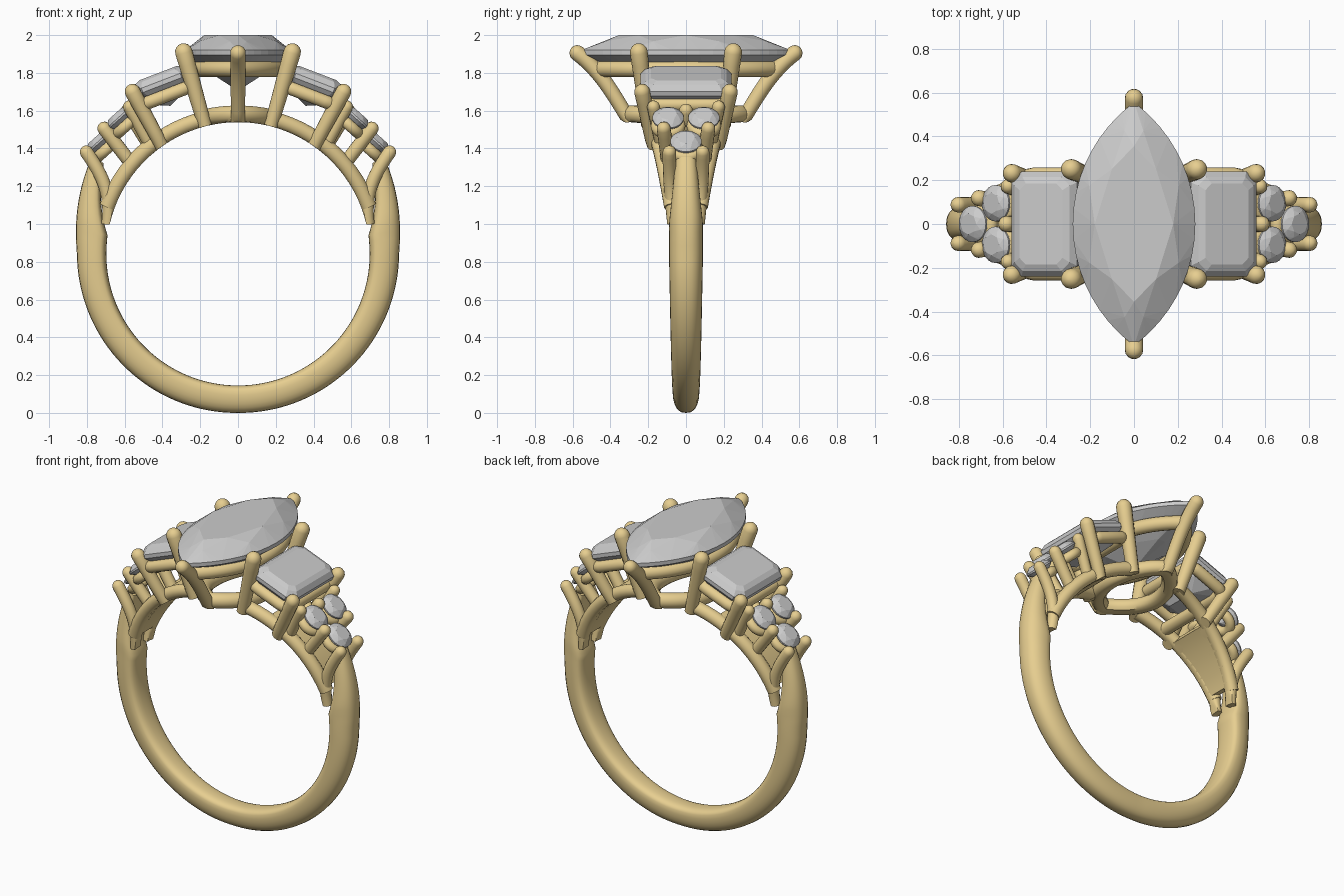
import bpy, bmesh
from math import sin, cos, pi, radians, sqrt, copysign
from mathutils import Vector as V, Matrix
from mathutils.geometry import interpolate_bezier

if "Cube" in bpy.data.objects:
    bpy.data.objects.remove(bpy.data.objects["Cube"])

CZ, RI = 0.842, 0.697            # finger hole centre height and radius
gold = bpy.data.materials.new("gold")
gold.diffuse_color = (0.80, 0.62, 0.28, 1)
gold.use_nodes = True
gold.node_tree.nodes["Principled BSDF"].inputs["Base Color"].default_value = gold.diffuse_color


def finish(bm, name, mat=None):
    bmesh.ops.recalc_face_normals(bm, faces=bm.faces)
    me = bpy.data.meshes.new(name)
    bm.to_mesh(me)
    bm.free()
    if mat:
        me.materials.append(mat)
        me.shade_smooth()
        me.set_sharp_from_angle(angle=radians(40))
    ob = bpy.data.objects.new(name, me)
    bpy.context.collection.objects.link(ob)
    return ob


def loft(name, rings, closed=False):
    """Skin rings of points; anything inside the finger hole is pushed onto it."""
    bm = bmesh.new()
    rows = []
    for ring in rings:
        row = []
        for p in ring:
            d = V((p.x, 0, p.z - CZ))
            if d.length < RI:
                d = d.normalized() * RI
            row.append(bm.verts.new((d.x, p.y, d.z + CZ)))
        rows.append(row)
    n, m = len(rows[0]), len(rows)
    for i in range(m if closed else m - 1):
        a, b = rows[i], rows[(i + 1) % m]
        for j in range(n):
            k = (j + 1) % n
            bm.faces.new((a[j], a[k], b[k], b[j]))
    if not closed:
        bm.faces.new(rows[0])
        bm.faces.new(rows[-1])
    return finish(bm, name, gold)


def tube(name, pts, radii, ref, closed=False, n=14):
    m, rings = len(pts), []
    for i, p in enumerate(pts):
        if closed:
            t = pts[(i + 1) % m] - pts[i - 1]
        else:
            t = pts[min(i + 1, m - 1)] - pts[max(i - 1, 0)]
        u = t.cross(V(ref)).normalized()
        w = u.cross(t).normalized()
        r = radii[i] if isinstance(radii, list) else radii
        rings.append([p + r * (u * cos(2 * pi * j / n) + w * sin(2 * pi * j / n)) for j in range(n)])
    return loft(name, rings, closed)


def prong(name, ctrl, r0, r1):
    """Tapered claw with a domed tip at the first control point, mirrored copies by sign."""
    pts = [V(c) for c in ctrl]
    if len(pts) == 2:
        pts = [pts[0].lerp(pts[1], i / 6) for i in range(7)]
    else:
        pts = interpolate_bezier(*pts, 14)
    m = len(pts)
    rad = [r0 + (r1 - r0) * i / (m - 1) for i in range(m)]
    t = (pts[0] - pts[1]).normalized()
    dome = [radians(a) for a in (86, 68, 45, 22)]
    tip = [pts[0] + t * r0 * sin(a) for a in dome]
    tube(name, tip + pts, [r0 * cos(a) for a in dome] + rad, (1, 0, 0))


def marquise(w, l, t):
    """Point on a marquise outline, t in radians (0 = side, pi/2 = tip)."""
    y = l * sin(t)
    R = (l * l + w * w) / (2 * w)
    return V((copysign(sqrt(max(R * R - y * y, 0)) - (R - w), cos(t)), y, 0))


def hull_gem(name, pts, mat):
    bm = bmesh.new()
    for p in pts:
        bm.verts.new(mat @ p)
    res = bmesh.ops.convex_hull(bm, input=bm.verts)
    bmesh.ops.delete(bm, geom=[v for v in bm.verts if not v.link_faces], context='VERTS')
    bmesh.ops.dissolve_limit(bm, angle_limit=radians(1), verts=bm.verts, edges=bm.edges)
    return finish(bm, name)


def ring_pts(f, n, s, z, off=0.0):
    return [f(2 * pi * (i + off) / n) * s + V((0, 0, z)) for i in range(n)]


def seat(x, y, z, tilt):
    return Matrix.Translation((x, y, z)) @ Matrix.Rotation(radians(tilt), 4, 'Y')


# Shank: D-section, thickening towards the shoulders and cut away under them
rings = []
for i in range(97):
    phi = -124 + 248 * i / 96
    el = abs(phi) - 90
    up = max(el, 0) / 34
    ri = RI + max(0, el - 8) / 26 * 0.16
    ro = 0.842 + 0.011 * min(abs(phi) / 90, 1) + 0.077 * up ** 1.2
    w = 0.068 + 0.022 * min(abs(phi) / 90, 1) - 0.035 * max(0, el - 12) / 22
    rm = ri + 0.35 * (ro - ri)
    ring = []
    for j in range(24):
        c, s = cos(2 * pi * j / 24), sin(2 * pi * j / 24)
        y = w * copysign(abs(c) ** 0.8, c)
        r = rm + (ro - rm) * s if s > 0 else rm - (rm - ri) * abs(s) ** 0.6
        ring.append(V((r * sin(radians(phi)), y, CZ - r * cos(radians(phi)))))
    rings.append(ring)
loft("shank", rings)

# Centre marquise stone
f = lambda t: marquise(0.28, 0.555, t)
hull_gem("centre_stone",
         ring_pts(f, 8, 0.64, 0.095) + ring_pts(f, 8, 0.83, 0.062, 0.5) + ring_pts(f, 48, 1, 0.015)
         + ring_pts(f, 48, 1, -0.01) + ring_pts(f, 8, 0.5, -0.12, 0.5) + [V((0, 0, -0.2))],
         Matrix.Translation((0, 0, 1.905)))

# Centre gallery rails: upper one flat, lower one saddled over the finger hole
ts = [2 * pi * (i + 0.5) / 64 for i in range(64)]
tube("centre_upper_rail", [marquise(0.215, 0.45, t) + V((0, 0, 1.82)) for t in ts], 0.043, (0, 0, 1), True)
low = []
for t in ts:
    p = marquise(0.175, 0.29, t)
    p.z = CZ + sqrt(0.738 ** 2 - p.x ** 2)
    low.append(p)
tube("centre_lower_rail", low, 0.048, (0, 0, 1), True)

# Centre claws
for sy in (-1, 1):
    prong("centre_end_claw", [(0, sy * 0.575, 1.905), (0, sy * 0.45, 1.81),
                              (0, sy * 0.38, 1.68), (0, sy * 0.295, 1.54)], 0.042, 0.038)
    for sx in (-1, 1):
        prong("centre_side_claw", [(sx * 0.287, sy * 0.25, 1.91), (sx * 0.175, sy * 0.2, 1.52)], 0.047, 0.037)


def cut_rect(a, b, c, z):
    return [V((x, y, z)) for x, y in ((a, b - c), (a - c, b), (c - a, b), (-a, b - c),
                                      (-a, c - b), (c - a, -b), (a - c, -b), (a, c - b))]


def round_rect(a, b, z, r=0.05):
    return [V((sx * (a - r) + r * cos(t), sy * (b - r) + r * sin(t), z))
            for sx, sy, q in ((1, 1, 0), (-1, 1, 1), (-1, -1, 2), (1, -1, 3))
            for t in [(q + k / 4) * pi / 2 for k in range(5)]]


circle = lambda t: V((cos(t), sin(t), 0))
arc = lambda r, el, y: V((r * cos(radians(el)), y, CZ + r * sin(radians(el))))

for side, sx in (("right", 1), ("left", -1)):
    flip = Matrix.Scale(sx, 4, (1, 0, 0))
    fl = lambda p: flip @ V(p)

    # Step-cut side stone with its rail
    M = flip @ seat(0.405, 0, 1.747, 21)
    hull_gem(side + "_step_stone",
             cut_rect(0.105, 0.185, 0.03, 0.055) + cut_rect(0.135, 0.215, 0.04, 0.042)
             + cut_rect(0.16, 0.24, 0.05, 0.012) + cut_rect(0.16, 0.24, 0.05, -0.012)
             + cut_rect(0.10, 0.18, 0.04, -0.085) + [V((0, 0.1, -0.13)), V((0, -0.1, -0.13))], M)
    tube(side + "_step_rail", [M @ p for p in round_rect(0.135, 0.222, -0.072)], 0.036,
         M.to_3x3() @ V((0, 0, 1)), True)

    # Three small round stones, each on a ring seat
    for x, y, z in ((0.63, 0.095, 1.56), (0.63, -0.095, 1.56), (0.735, 0, 1.435)):
        M = flip @ seat(x, y, z, 42)
        hull_gem(side + "_round_stone",
                 ring_pts(circle, 8, 0.048, 0.032) + ring_pts(circle, 8, 0.068, 0.02, 0.5)
                 + ring_pts(circle, 24, 0.083, 0.005) + ring_pts(circle, 24, 0.083, -0.005)
                 + ring_pts(circle, 8, 0.045, -0.04, 0.5) + [V((0, 0, -0.07))], M)
        tube(side + "_round_seat", [M @ p for p in ring_pts(circle, 28, 0.062, -0.055)], 0.03,
             M.to_3x3() @ V((0, 0, 1)), True)

    # Claws and lower rails on the shoulders
    for sy in (-1, 1):
        prong(side + "_step_claw", [fl((0.558, sy * 0.232, 1.70)), fl((0.395, sy * 0.17, 1.40))], 0.042, 0.036)
        prong(side + "_inner_claw", [fl((0.575, sy * 0.172, 1.62)), fl((0.44, sy * 0.12, 1.37))], 0.034, 0.032)
        prong(side + "_middle_claw", [fl((0.708, sy * 0.118, 1.505)), fl((0.535, sy * 0.09, 1.28))], 0.037, 0.036)
        prong(side + "_outer_claw", [fl((0.802, sy * 0.088, 1.38)), fl((0.735, sy * 0.088, 1.28)),
                                     fl((0.665, sy * 0.085, 1.18)), fl((0.69, sy * 0.065, 1.0))], 0.036, 0.034)
        tube(side + "_lower_rail", [fl(arc(0.735, e, sy * (0.075 + 0.115 * (e - 20) / 56))) for e in range(20, 77, 4)],
             0.042, (0, 1, 0))
    prong(side + "_shared_claw", [fl((0.583, 0, 1.60)), fl((0.46, 0, 1.40))], 0.037, 0.036)

    # Cross bar and scalloped plate closing the underside
    tube(side + "_cross_bar", [fl(arc(0.735, 61, y)) for y in (-0.17, 0, 0.17)], 0.04, (1, 0, 0))
    plate = []
    for e in range(22, 55):
        w = 0.085 + 0.055 * (e - 22) / 32 + 0.012 * cos(radians((e - 22) * 36))
        plate.append([fl(arc(r, e, y)) for r, y in ((RI, -w), (RI, w), (0.755, w), (0.755, -w))])
    loft(side + "_under_plate", plate)
